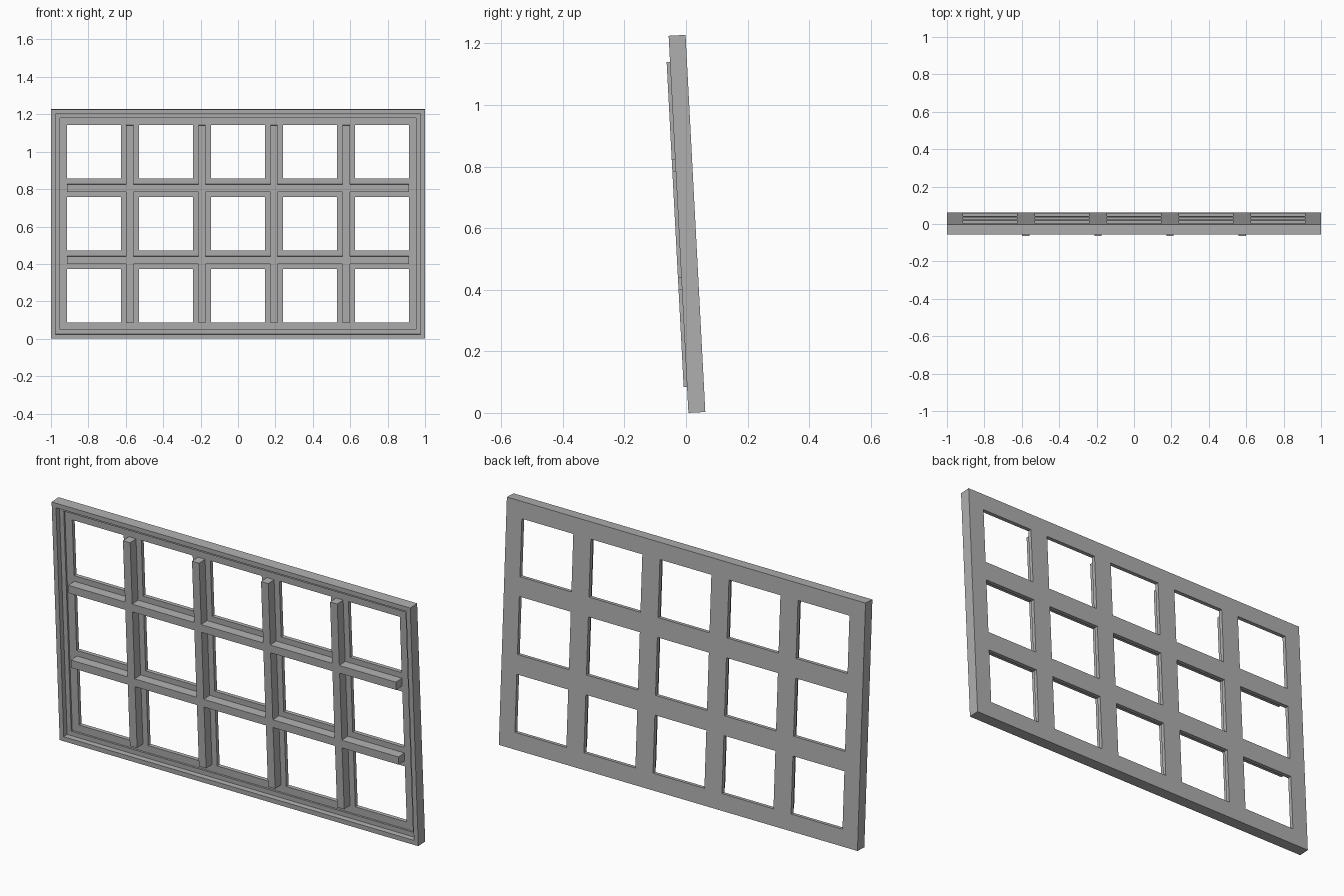
import bpy
import bmesh
import math
from mathutils import Matrix, Vector

cube = bpy.data.objects.get("Cube")
if cube:
    bpy.data.objects.remove(cube)

# Overall sizes, measured in the upright panel before it leans
HEIGHT, THICK = 1.2265, 0.055
PITCH, OPENING, BAR = 0.385, 0.287, 0.04
COLUMNS, ROWS = 5, 3
RIM, LEDGE = 0.0235, 0.047           # border widths of the two steps
LEDGE_Y, PANEL_Y, BAR_Y = 0.027, 0.036, -0.011
LEAN = Matrix.Translation((0, 0.0078, 0)) @ Matrix.Rotation(math.radians(3), 4, 'X')
MID_Z = HEIGHT / 2

grey = bpy.data.materials.new("plain_grey")
grey.use_nodes = True
grey.diffuse_color = (0.43, 0.43, 0.43, 1)
grey.node_tree.nodes["Principled BSDF"].inputs["Base Color"].default_value = grey.diffuse_color


def centres(count):
    return [(i - (count - 1) / 2) * PITCH for i in range(count)]


def spans(mids, width):
    return [(m - width / 2, m + width / 2) for m in mids]


def within(value, ranges):
    return any(a < value < b for a, b in ranges)


def relief(name, xs, zs, back, front_at):
    """Solid on a grid of cells; front_at gives each cell's front depth, None for a hole."""
    bm = bmesh.new()

    def quad(points, normal):
        face = bm.faces.new([bm.verts.new(p) for p in points])
        face.normal_update()
        if face.normal.dot(Vector(normal)) < 0:
            face.normal_flip()

    def depth(i, j):
        if 0 <= i < len(xs) - 1 and 0 <= j < len(zs) - 1:
            front = front_at((xs[i] + xs[i + 1]) / 2, (zs[j] + zs[j + 1]) / 2)
            return back if front is None else front
        return back

    for i in range(len(xs) - 1):
        for j in range(len(zs) - 1):
            y = depth(i, j)
            if y == back:
                continue
            x0, x1, z0, z1 = xs[i], xs[i + 1], zs[j], zs[j + 1]
            for level, side in ((y, -1), (back, 1)):
                quad([(x0, level, z0), (x1, level, z0), (x1, level, z1), (x0, level, z1)],
                     (0, side, 0))
            # Walls down to any lower neighbour
            for step in (-1, 1):
                low = depth(i + step, j)
                if low > y:
                    x = x1 if step > 0 else x0
                    quad([(x, y, z0), (x, low, z0), (x, low, z1), (x, y, z1)], (step, 0, 0))
                low = depth(i, j + step)
                if low > y:
                    z = z1 if step > 0 else z0
                    quad([(x0, y, z), (x0, low, z), (x1, low, z), (x1, y, z)], (0, 0, step))
    bmesh.ops.remove_doubles(bm, verts=bm.verts, dist=1e-5)
    bm.transform(LEAN)
    mesh = bpy.data.meshes.new(name)
    bm.to_mesh(mesh)
    bm.free()
    mesh.materials.append(grey)
    bpy.context.collection.objects.link(bpy.data.objects.new(name, mesh))


def cuts(half, ranges, mid=0):
    steps = [s * (half - inset) + mid for s in (-1, 1) for inset in (0, RIM, LEDGE)]
    return sorted(steps + [v for r in ranges for v in r])


# Stepped frame and pierced panel
hole_x = spans(centres(COLUMNS), OPENING)
hole_z = spans([MID_Z + c for c in centres(ROWS)], OPENING)


def frame_front(x, z):
    edge = min(1 - abs(x), MID_Z - abs(z - MID_Z))
    if edge < RIM:
        return 0
    if edge < LEDGE:
        return LEDGE_Y
    return None if within(x, hole_x) and within(z, hole_z) else PANEL_Y


relief("window_frame", cuts(1, hole_x), cuts(MID_Z, hole_z, MID_Z), THICK, frame_front)

# Crossing glazing bars standing on the panel
bar_x = spans(centres(COLUMNS - 1), BAR)
bar_z = spans([MID_Z + c for c in centres(ROWS - 1)], BAR)


def bar_front(x, z):
    return BAR_Y if within(x, bar_x) or within(z, bar_z) else None


def bar_cuts(holes, bars):
    return [holes[0][0]] + [v for r in bars for v in r] + [holes[-1][1]]


relief("glazing_bars", bar_cuts(hole_x, bar_x), bar_cuts(hole_z, bar_z), PANEL_Y, bar_front)
